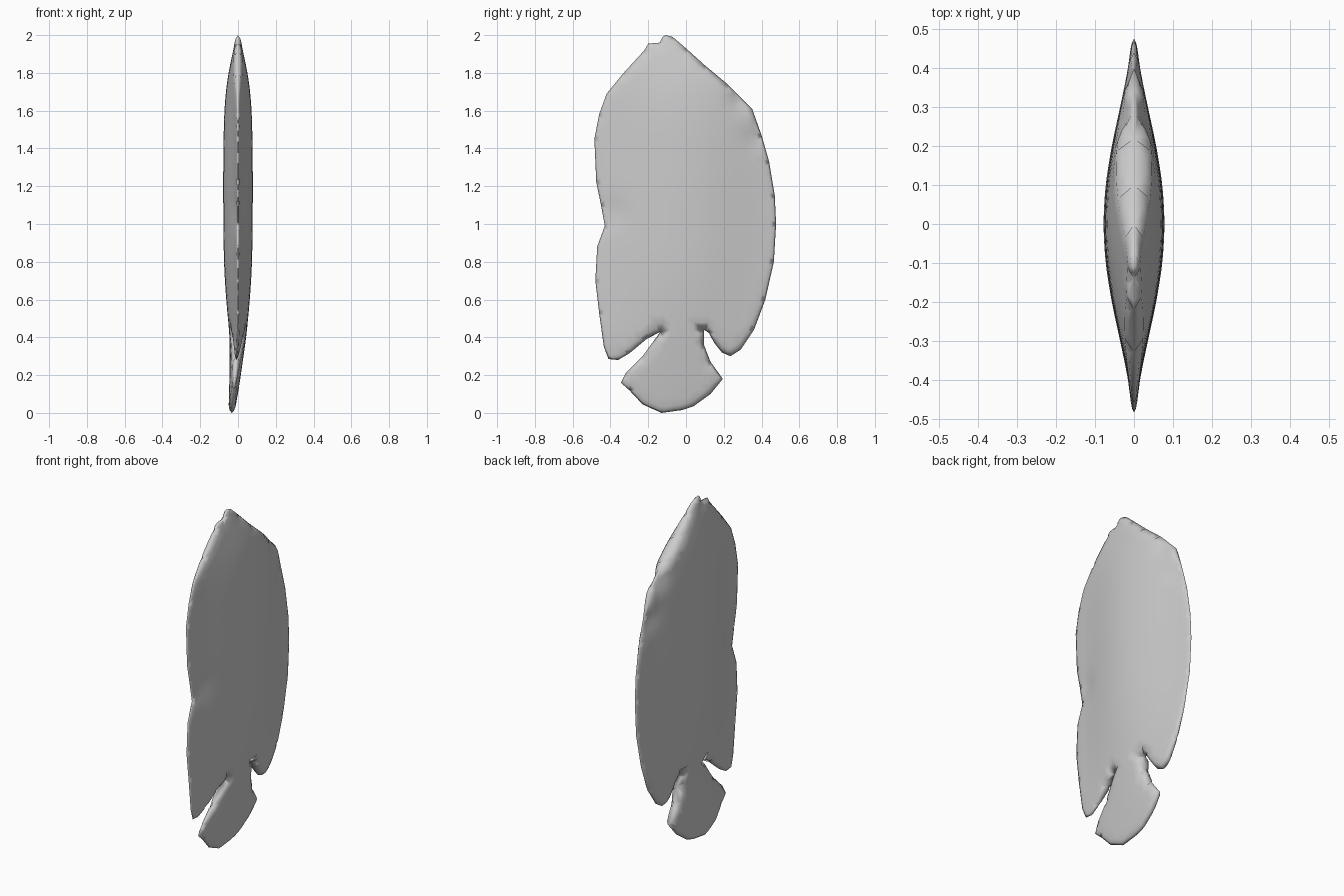
import bpy, bmesh, math
from mathutils import Vector
from mathutils.geometry import delaunay_2d_cdt, intersect_point_line

if "Cube" in bpy.data.objects:
    bpy.data.objects.remove(bpy.data.objects["Cube"])

# Side silhouette (y, z), clockwise from the mouth: back, tail, belly, lip
OUTLINE = [Vector(p) for p in (
    (-.11, 2), (-.07, 1.99), (0, 1.93), (.1, 1.84), (.22, 1.74), (.35, 1.61),
    (.40, 1.47), (.44, 1.33), (.47, 1.15), (.477, 1.0), (.465, .8), (.42, .6),
    (.36, .44), (.29, .335), (.235, .30), (.19, .32), (.15, .37), (.12, .425),
    (.095, .44), (.095, .36), (.13, .27), (.195, .18), (.13, .1), (.04, .035),
    (-.02, .015), (-.13, 0), (-.23, .045), (-.3, .12), (-.345, .16), (-.32, .21),
    (-.23, .30), (-.135, .43), (-.21, .39), (-.3, .315), (-.36, .28), (-.41, .285),
    (-.435, .35), (-.46, .53), (-.48, .7), (-.47, .88), (-.43, .99), (-.45, 1.1),
    (-.475, 1.22), (-.485, 1.45), (-.46, 1.58), (-.42, 1.69), (-.33, 1.80),
    (-.22, 1.92), (-.2, 1.955), (-.14, 1.96), (-.125, 1.99))]
N = len(OUTLINE)
# Half thickness across the body, and its scale and sideways bend along the body
ACROSS = [(0, .08), (.1, .074), (.2, .058), (.3, .036), (.4, .015), (.48, .006)]
ALONG = [(0, .2), (.1, .3), (.2, .38), (.4, .55), (.6, .8), (.8, .95), (1.2, 1),
         (1.55, .95), (1.7, .83), (1.8, .65), (1.9, .38), (2, .12)]
BEND = [(0, -.035), (.1, -.024), (.2, -.015), (.4, 0), (2, 0)]
# Pinches where the fins meet the body edge: y, z, radius
PINCHES = [(-.42, 1.06, .08), (.29, 1.655, .05), (.385, 1.45, .06)]


def lerp(table, t):
    if t <= table[0][0]:
        return table[0][1]
    for (a, u), (b, v) in zip(table, table[1:]):
        if t <= b:
            return u + (v - u) * (t - a) / (b - a)
    return table[-1][1]


def smooth(table, t, w, even=False):
    s = [t + w * k / 3 for k in range(-3, 4)]
    return sum(lerp(table, abs(q) if even else q) for q in s) / 7


def edge_distance(p):
    best = 9
    for i in range(N):
        a, b = OUTLINE[i], OUTLINE[(i + 1) % N]
        q, f = intersect_point_line(p, a, b)
        q = a if f < 0 else b if f > 1 else q.to_2d()
        best = min(best, (p - q).length)
    return best


def inside(p):
    hit = False
    for i in range(N):
        a, b = OUTLINE[i], OUTLINE[(i + 1) % N]
        if (a.y > p.y) != (b.y > p.y):
            if p.x < a.x + (b.x - a.x) * (p.y - a.y) / (b.y - a.y):
                hit = not hit
    return hit


def half_thickness(p):
    body = smooth(ACROSS, p.x, .03, True) * smooth(ALONG, p.y, .08)
    for y, z, r in PINCHES:
        body *= 1 - .7 * math.exp(-((p.x - y) ** 2 + (p.y - z) ** 2) / r ** 2)
    e = 1 - min(edge_distance(p) / .035, 1)
    return max(body, .006) * math.sqrt(1 - e * e)


# Interior points: two rim rings and a regular grid
points = []
for inset in (.01, .028):
    for i in range(N):
        a, b = OUTLINE[i], OUTLINE[(i + 1) % N]
        n = Vector((b.y - a.y, a.x - b.x)).normalized()
        steps = max(1, round((b - a).length / .04))
        for k in range(steps):
            p = a.lerp(b, (k + .5) / steps) - n * inset
            for q in (p, p + 2 * n * inset):
                if inside(q) and edge_distance(q) > inset * .9:
                    points.append(q)
for j in range(51):
    for i in range(-12, 13):
        p = Vector((i * .04, j * .04))
        if inside(p) and edge_distance(p) > .045:
            points.append(p)

flat, _, tris, *_ = delaunay_2d_cdt(OUTLINE + points, [], [list(range(N))], 1, 1e-5)

# Fish: mirrored pair of bulged sides welded along the silhouette
bm = bmesh.new()
sides = ([], [])
for p in flat:
    t, x = half_thickness(p), smooth(BEND, p.y, .06)
    right = bm.verts.new((x + t, p.x, p.y))
    rim = edge_distance(p) < 1e-4
    sides[0].append(right)
    sides[1].append(right if rim else bm.verts.new((x - t, p.x, p.y)))
for f in tris:
    for side, order in ((sides[0], f), (sides[1], f[::-1])):
        vs = [side[i] for i in order]
        if bm.faces.get(vs) is None:
            bm.faces.new(vs)
bmesh.ops.remove_doubles(bm, verts=bm.verts, dist=1e-5)
bmesh.ops.recalc_face_normals(bm, faces=bm.faces)
mesh = bpy.data.meshes.new("fish_body")
bm.to_mesh(mesh)
bm.free()
fish = bpy.data.objects.new("fish_body", mesh)
bpy.context.collection.objects.link(fish)
mesh.shade_smooth()
